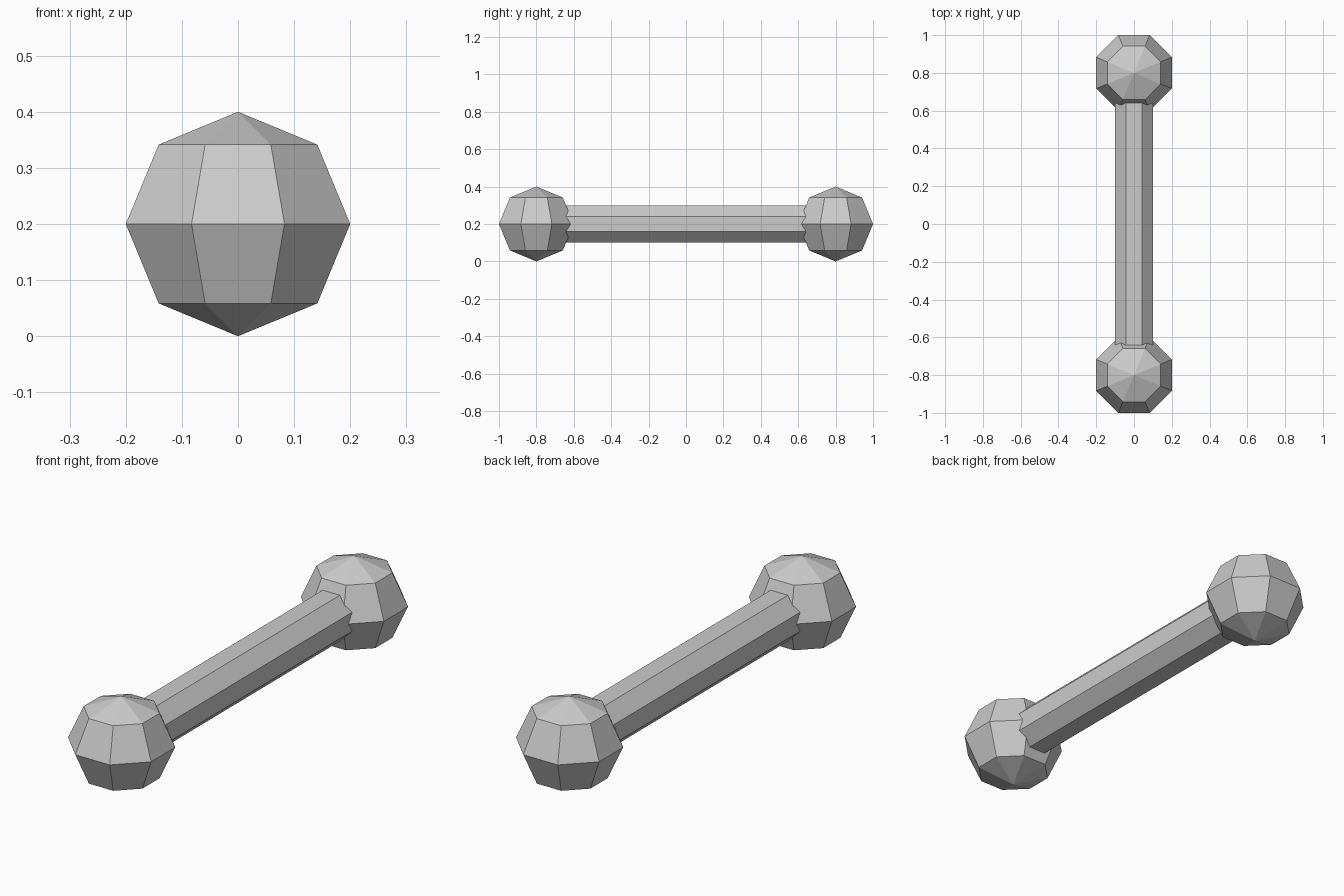
import bpy, math

if "Cube" in bpy.data.objects:
    bpy.data.objects.remove(bpy.data.objects["Cube"])

SIDES = 8
HALF = math.pi / SIDES            # turn so flats face the axes
FLAT = 1 / math.cos(HALF)         # flat-to-flat size -> corner radius
MID_Z = 0.2


def finish(name):
    obj = bpy.context.object
    obj.name = name
    bpy.ops.object.transform_apply(location=False, rotation=True, scale=True)
    return obj


# Faceted ball at each end
for name, y in (("front_ball", -0.8), ("back_ball", 0.8)):
    bpy.ops.mesh.primitive_uv_sphere_add(
        segments=SIDES, ring_count=4, radius=0.2,
        location=(0, y, MID_Z), rotation=(0, 0, HALF))
    bpy.context.object.scale = (FLAT, FLAT, 1)
    finish(name)

# Octagonal bar, its ends buried in the balls
bpy.ops.mesh.primitive_cylinder_add(
    vertices=SIDES, radius=0.1 * FLAT, depth=1.6, location=(0, 0, MID_Z))
bar = bpy.context.object
bar.rotation_euler = (0, 0, HALF)
finish("bar")
bar.rotation_euler = (math.pi / 2, 0, 0)
finish("bar")
